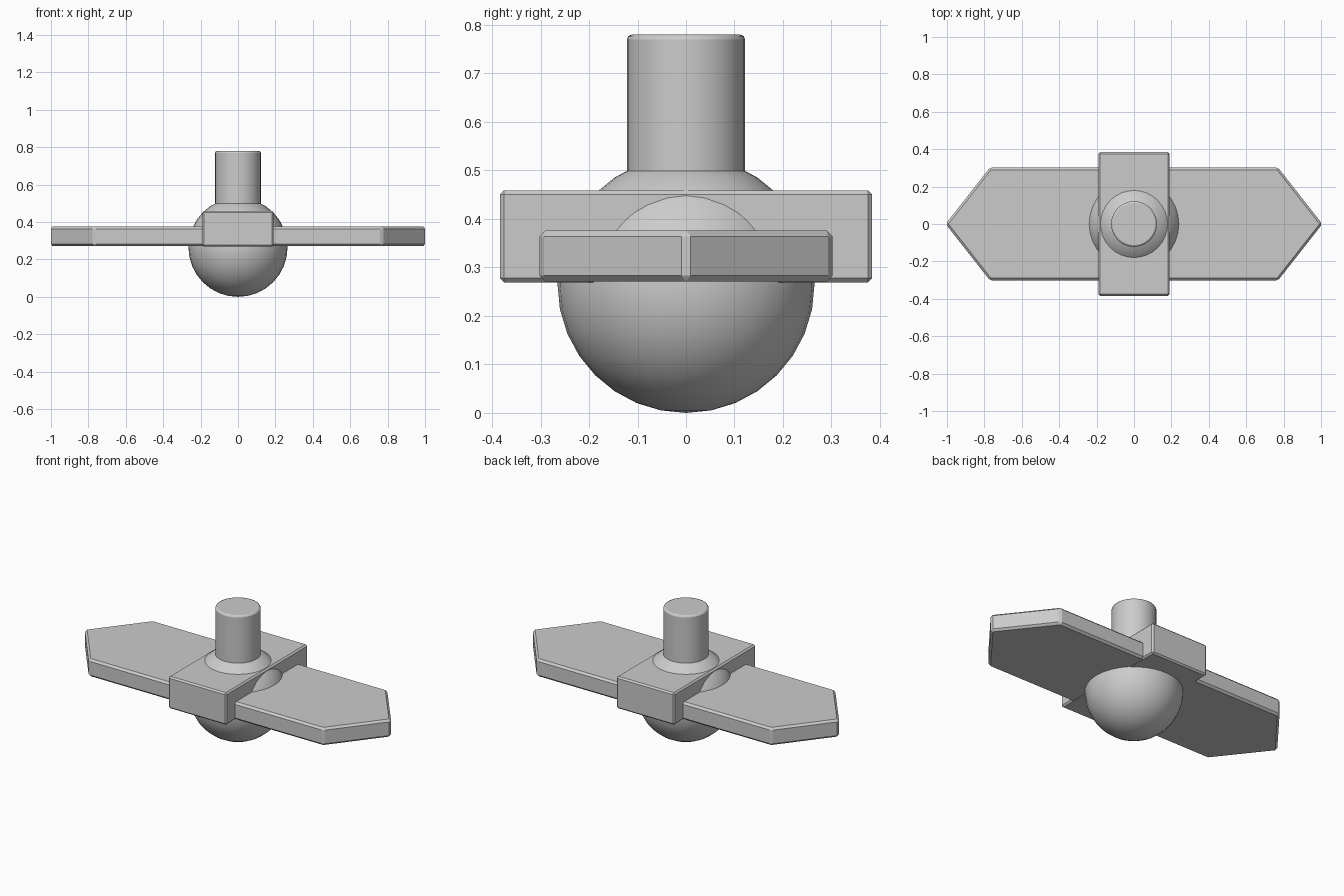
import bpy, bmesh

if "Cube" in bpy.data.objects:
    bpy.data.objects.remove(bpy.data.objects["Cube"])


def prism(name, outline, z0, z1, bevel):
    """Extrude a flat outline upward and chamfer every edge."""
    bm = bmesh.new()
    face = bm.faces.new([bm.verts.new((x, y, z0)) for x, y in outline])
    top = bmesh.ops.extrude_face_region(bm, geom=[face])["geom"]
    bmesh.ops.translate(bm, vec=(0, 0, z1 - z0),
                        verts=[v for v in top if isinstance(v, bmesh.types.BMVert)])
    bmesh.ops.recalc_face_normals(bm, faces=bm.faces[:])
    mesh = bpy.data.meshes.new(name)
    bm.to_mesh(mesh)
    bm.free()
    obj = bpy.data.objects.new(name, mesh)
    bpy.context.collection.objects.link(obj)
    add_bevel(obj, bevel)
    return obj


def add_bevel(obj, width, segments=1):
    mod = obj.modifiers.new("edge_bevel", "BEVEL")
    mod.width = width
    mod.segments = segments
    mod.limit_method = "ANGLE"
    mod.angle_limit = 0.6


# Pointed wing plate
prism("wing_plate", [(-1.007, 0), (-0.77, -0.302), (0.77, -0.302),
                     (1.007, 0), (0.77, 0.302), (-0.77, 0.302)], 0.271, 0.376, 0.012)

# Cross block over the plate
prism("cross_block", [(-0.191, -0.384), (0.191, -0.384),
                      (0.191, 0.384), (-0.191, 0.384)], 0.269, 0.459, 0.009)

# Central ball
bpy.ops.mesh.primitive_uv_sphere_add(segments=32, ring_count=16, radius=0.265,
                                     location=(0, 0, 0.265))
ball = bpy.context.object
ball.name = "ball"
bpy.ops.object.shade_smooth()

# Upright post with softened rim
bpy.ops.mesh.primitive_cylinder_add(vertices=32, radius=0.122, depth=0.40,
                                    location=(0, 0, 0.58))
post = bpy.context.object
post.name = "post"
add_bevel(post, 0.01, 2)
bpy.ops.object.shade_smooth_by_angle()
